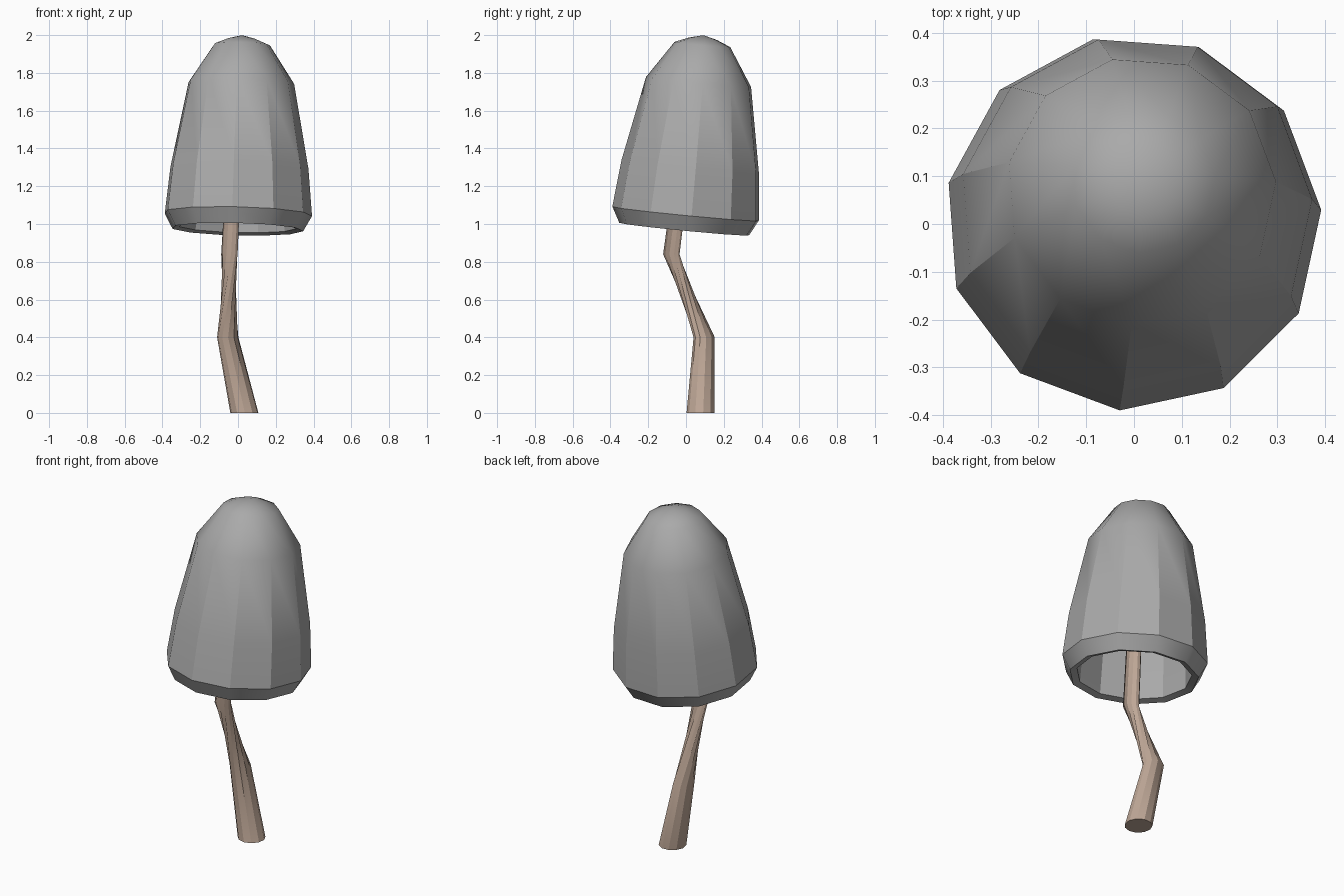
import bpy, bmesh, math
from mathutils import Matrix, Vector

default = bpy.data.objects.get("Cube")
if default:
    bpy.data.objects.remove(default, do_unlink=True)

SIDES = 11


def material(name, rgb):
    mat = bpy.data.materials.new(name)
    mat.use_nodes = True
    mat.diffuse_color = (*rgb, 1)
    mat.node_tree.nodes["Principled BSDF"].inputs["Base Color"].default_value = (*rgb, 1)
    return mat


def ring(bm, centre, radius, phase):
    step = math.tau / SIDES
    return [bm.verts.new(Vector(centre) + radius * Vector(
        (math.cos(phase + i * step), math.sin(phase + i * step), 0)))
        for i in range(SIDES)]


def bridge(bm, rings):
    for low, high in zip(rings, rings[1:]):
        for i in range(SIDES):
            j = (i + 1) % SIDES
            bm.faces.new((low[i], low[j], high[j], high[i]))


def finish(bm, name, mat):
    bmesh.ops.recalc_face_normals(bm, faces=bm.faces)
    for face in bm.faces:
        face.smooth = True
    mesh = bpy.data.meshes.new(name)
    bm.to_mesh(mesh)
    bm.free()
    mesh.materials.append(mat)
    obj = bpy.data.objects.new(name, mesh)
    bpy.context.collection.objects.link(obj)
    return obj


grey = material("cap grey", (0.40, 0.40, 0.40))
tan = material("stem tan", (0.52, 0.39, 0.31))

# Hollow cap: radius and height, from outer crown down around the lip to the inner crown
outer = [(0.075, 0.931), (0.15, 0.90), (0.283, 0.70), (0.37, 0.25), (0.395, 0)]
inner = [(0.35, -0.082), (0.312, -0.07), (0.298, 0.25), (0.225, 0.66), (0.11, 0.83)]
bm = bmesh.new()
rings = [ring(bm, (0, 0, z), r, math.radians(4)) for r, z in outer + inner]
bridge(bm, rings)
for end, z in ((rings[0], 0.95), (rings[-1], 0.87)):
    tip = bm.verts.new((0, 0, z))
    for i in range(SIDES):
        bm.faces.new((end[i], end[(i + 1) % SIDES], tip))

# Crisp facets below the crown, a smooth rim band and crisp rim edges
for edge in bm.edges:
    low, high = sorted(v.co.z for v in edge.verts)
    if high - low > 0.001:
        edge.smooth = high > 0.71 or high < 0.01
    else:
        edge.smooth = low > 0.1
cap = finish(bm, "mushroom_cap", grey)
cap.data.transform(Matrix.Translation((-0.002, 0.002, 1.054))
                   @ Matrix.Rotation(math.radians(1.4), 4, 'Y')
                   @ Matrix.Rotation(math.radians(-5.5), 4, 'X'))

# Crooked stem: centre, radius and twist of each ring
path = [((0.034, 0.078, 0), 0.075, 0),
        ((-0.054, 0.097, 0.4), 0.057, 0),
        ((-0.045, -0.078, 0.84), 0.044, 75),
        ((0.01, 0.06, 1.9), 0.035, 75)]
bm = bmesh.new()
rings = [ring(bm, c, r, math.radians(t + 10)) for c, r, t in path]
bridge(bm, rings)
for end in (rings[0], rings[-1]):
    bm.faces.new(end)

# Crisp lengthwise facets, soft bends and crisp ends
for edge in bm.edges:
    low, high = sorted(v.co.z for v in edge.verts)
    edge.smooth = high - low < 0.001 and 0.1 < low < 1
finish(bm, "mushroom_stem", tan)
